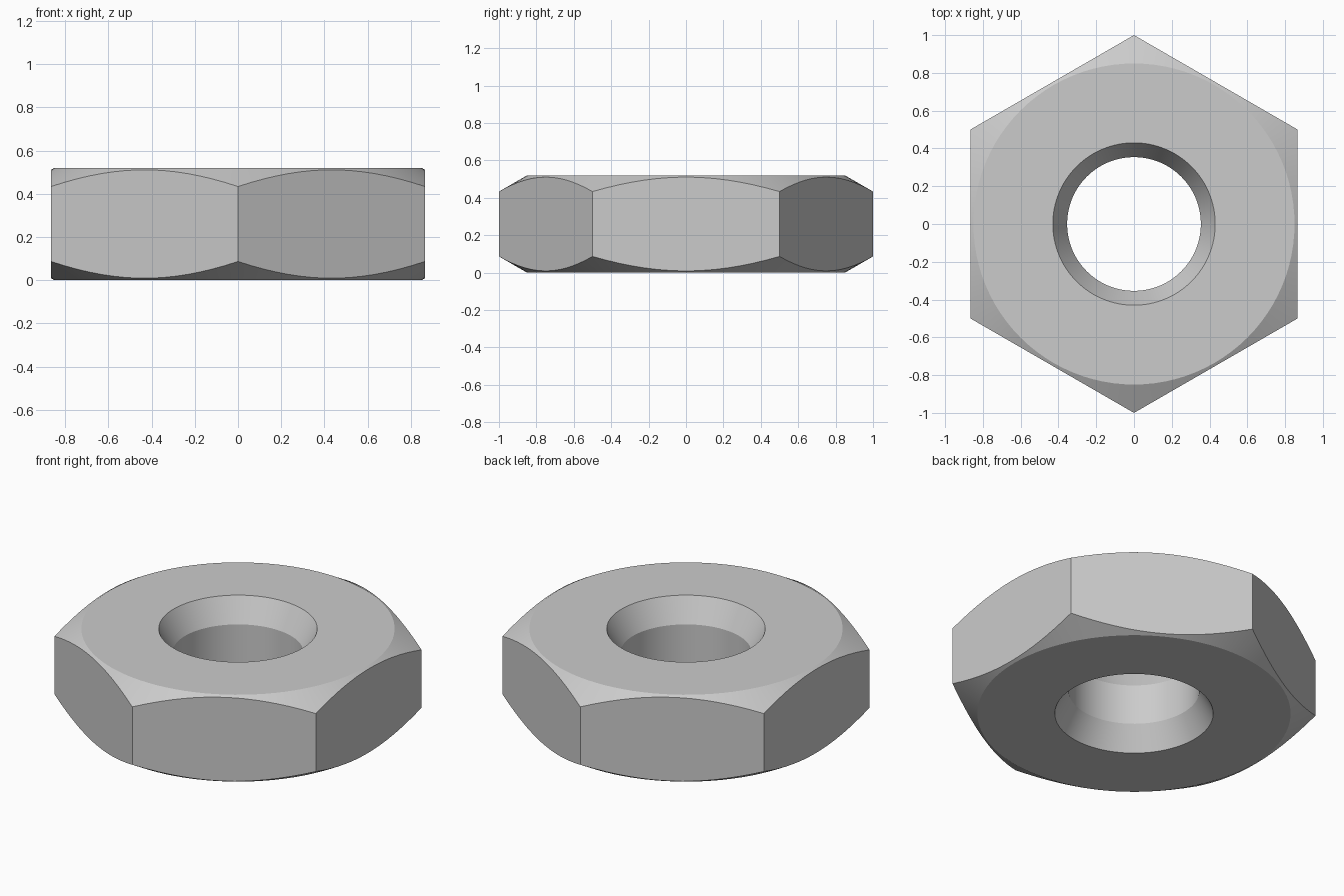
import bpy, bmesh, math

cube = bpy.data.objects.get("Cube")
if cube:
    bpy.data.objects.remove(cube, do_unlink=True)

HEIGHT = 0.52
APOTHEM = math.cos(math.pi / 6)
FACE_R, BORE_R, SINK_R = 0.85, 0.354, 0.43
SINK_DEPTH = 0.14
SEGMENTS = 96

steel = bpy.data.materials.new("steel grey")
steel.use_nodes = True
grey = (0.6, 0.6, 0.6, 1)
steel.diffuse_color = grey
steel.node_tree.nodes["Principled BSDF"].inputs["Base Color"].default_value = grey


def section(angle):
    """Closed radial section (radius, height) of the nut at one angle."""
    sector = math.pi / 3
    off = (angle + sector / 2) % sector - sector / 2
    hex_r = APOTHEM / math.cos(off)
    drop = (hex_r - FACE_R) * math.tan(math.pi / 6)
    lower = [(BORE_R, SINK_DEPTH), (SINK_R, 0), (FACE_R, 0), (hex_r, drop)]
    return lower + [(r, HEIGHT - z) for r, z in reversed(lower)]


# Hexagonal nut: sweep the section around the bore
bm = bmesh.new()
rings = []
for i in range(SEGMENTS):
    a = math.tau * i / SEGMENTS
    rings.append([bm.verts.new((r * math.cos(a), r * math.sin(a), z))
                  for r, z in section(a)])
for i, ring in enumerate(rings):
    after = rings[(i + 1) % SEGMENTS]
    for j in range(len(ring)):
        k = (j + 1) % len(ring)
        bm.faces.new((ring[j], after[j], after[k], ring[k]))
bmesh.ops.recalc_face_normals(bm, faces=bm.faces)

mesh = bpy.data.meshes.new("hex_nut")
bm.to_mesh(mesh)
bm.free()
mesh.materials.append(steel)
nut = bpy.data.objects.new("hex_nut", mesh)
bpy.context.collection.objects.link(nut)

# Smooth the bore and chamfers, keep the edges crisp
bpy.ops.object.select_all(action="DESELECT")
nut.select_set(True)
bpy.context.view_layer.objects.active = nut
bpy.ops.object.shade_smooth_by_angle(angle=math.radians(20))
